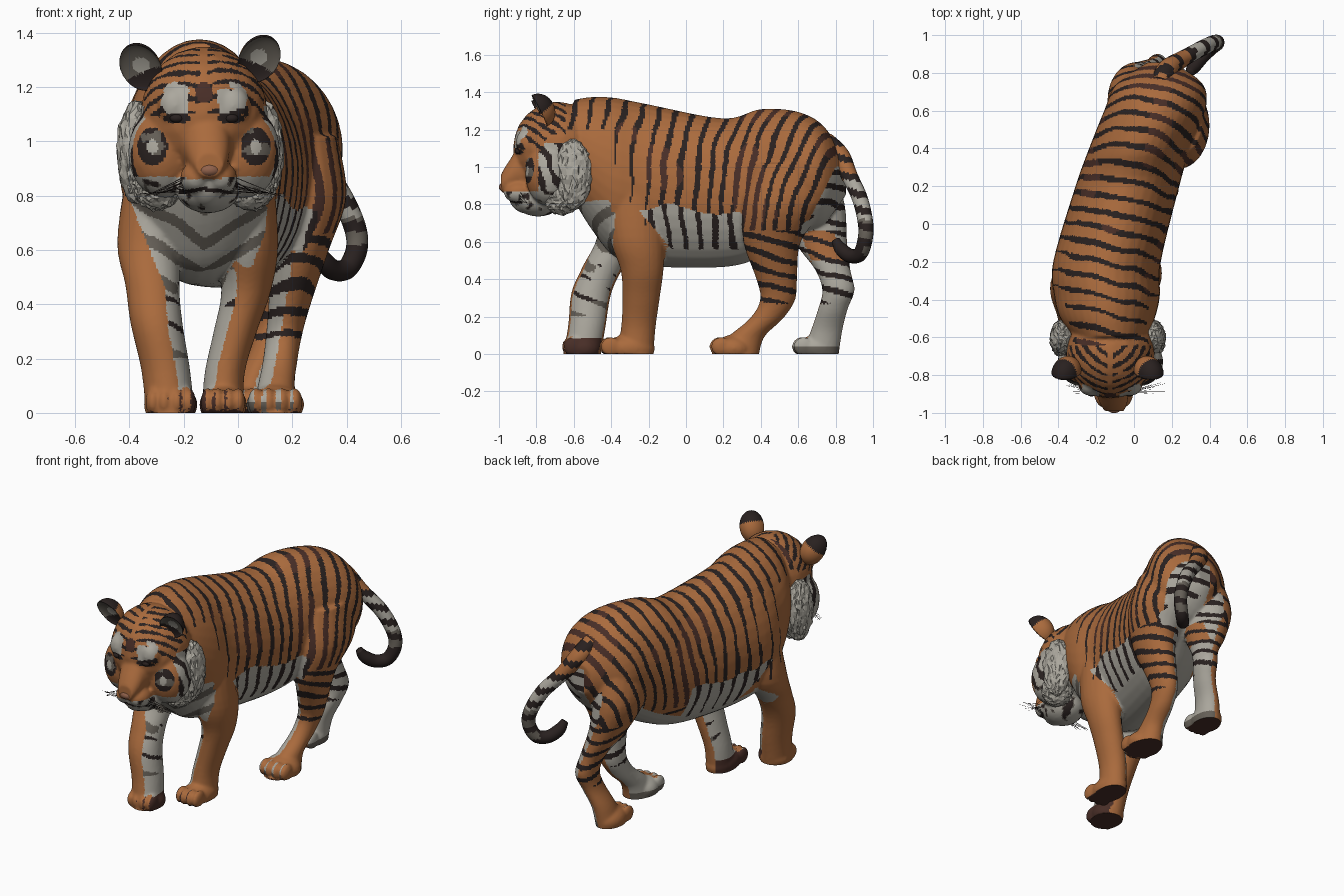
import bpy, bmesh, random
from math import sin, cos, pi
from mathutils import Vector, Matrix, noise

random.seed(4)
cube = bpy.data.objects.get("Cube")
if cube:
    bpy.data.objects.remove(cube)


# Palette
def make_material(label, red, green, blue):
    material = bpy.data.materials.new(label)
    material.use_nodes = True
    material.diffuse_color = (red, green, blue, 1)
    shader = next(node for node in material.node_tree.nodes if node.type == 'BSDF_PRINCIPLED')
    shader.inputs["Base Color"].default_value = material.diffuse_color
    return material


MATERIALS = [make_material("orange_fur", .4, .145, .046),
             make_material("ivory_fur", .41, .39, .34),
             make_material("black_stripe", .022, .015, .014),
             make_material("brown_stripe", .065, .027, .02),
             make_material("grey_fur", .13, .115, .095),
             make_material("nose_skin", .28, .12, .07)]
ORANGE, IVORY, BLACK, BROWN, GREY, NOSE = range(len(MATERIALS))
HEAD_X = -.125
X, Y, Z = Matrix.Identity(3)


# Shape helpers
def spline(sections, steps):
    points = []
    last = len(sections) - 1
    for i in range(last):
        before, start = sections[max(i - 1, 0)], sections[i]
        end, after = sections[i + 1], sections[min(i + 2, last)]
        for k in range(steps):
            t = k / steps
            points.append([q + .5 * t * (r - p + t * (2 * p - 5 * q + 4 * r - s + t * (3 * (q - r) + s - p)))
                           for p, q, r, s in zip(before, start, end, after)])
    return points + [list(sections[-1])]


def loft(bm, sections, side, up=None, sides=24, steps=5):
    """Skin elliptical rings; each section is x, y, z, radius, radius."""
    points = spline(sections, steps)
    rings = []
    for i, point in enumerate(points):
        u, v = side, up
        if up is None:
            along = Vector(points[min(i + 1, len(points) - 1)][:3]) - Vector(points[max(i - 1, 0)][:3])
            v = along.cross(side).normalized()
            u = v.cross(along).normalized()
        angles = [2 * pi * k / sides for k in range(sides)]
        rings.append([bm.verts.new(Vector(point[:3]) + u * point[3] * cos(a) + v * point[4] * sin(a))
                      for a in angles])
    for lower, upper in zip(rings, rings[1:]):
        for k in range(sides):
            bm.faces.new((lower[k - 1], lower[k], upper[k], upper[k - 1]))
    bm.faces.new(rings[0])
    bm.faces.new(rings[-1])


def ball(bm, centre, radii, detail=3):
    matrix = Matrix.Translation(centre) @ Matrix.Diagonal((*radii, 1))
    return bmesh.ops.create_icosphere(bm, subdivisions=detail, radius=1, matrix=matrix)["verts"]


def paint(mesh, rule):
    mesh.materials.clear()
    for material in MATERIALS:
        mesh.materials.append(material)
    for polygon in mesh.polygons:
        polygon.material_index = rule(polygon.center, polygon.normal) if callable(rule) else rule


def finish(name, bm, rule, smooth=True):
    bmesh.ops.recalc_face_normals(bm, faces=bm.faces)
    mesh = bpy.data.meshes.new(name)
    bm.to_mesh(mesh)
    bm.free()
    paint(mesh, rule)
    if smooth:
        mesh.shade_smooth()
    obj = bpy.data.objects.new(name, mesh)
    bpy.context.collection.objects.link(obj)
    return obj


# Coat pattern rules
def band(distance, spacing, limit):
    return sin(2 * pi * distance / spacing) > limit


def spot(u, z, centre_u, centre_z, radius_u, radius_z):
    return ((u - centre_u) / radius_u) ** 2 + ((z - centre_z) / radius_z) ** 2


def face_coat(centre, u, wobble):
    y, z = centre.yz
    speckle = noise.noise(centre * 22)
    if y < -.74:
        if spot(u, z, .1, 1.085, .05, .02) < 1:
            return BLACK
        if spot(u, z, .105, 1.155, .05, .058) < 1 + speckle:
            return IVORY
        if spot(u, z, 0, 1.18, .03, .04) < 1:
            return BROWN
        if u < .065 and .86 < z < 1.1:
            return ORANGE
        cheek = spot(u, z, .19, .98, .055, .07)
        if cheek < 1:
            return IVORY if cheek < .15 else BLACK if speckle > -.2 else GREY
    if z > 1.09 and u < .22:
        return BLACK if u > .012 and band(z + y - u / 2 + wobble, .07, .3 + speckle) else ORANGE
    if z < .87:
        if y < -.84 and u < .1 and abs(z - .825 + u * .15) < .007:
            return BLACK
        return BLACK if speckle > .32 else GREY if speckle > .22 else IVORY
    if y > -.79 and u > .15 and z < 1.13:
        return BLACK if band(y + .4 * z + wobble * 2, .085, .2 + speckle) else IVORY
    return ORANGE


def leg_coat(y, z, inner, front, wobble, rough):
    if front:
        if inner and z < .085:
            return BROWN
        if inner and z > .2 and band(z + y / 2 + wobble * 2, .11, .6 + rough):
            return BLACK if rough > .1 else GREY
    elif inner and z < .04:
        return GREY
    elif z > .27 and band(z + .3 * y + wobble, .08, .35 + rough / 2):
        return BLACK
    return IVORY if inner else ORANGE


def coat(centre, normal):
    x, y, z = centre
    u = abs(x - HEAD_X)
    wobble = noise.noise(centre * 6) * .02
    rough = noise.noise(centre * 4 + X * 3)
    if y < -.64 and z > .7:
        return face_coat(centre, u, wobble)
    if z < .02 and normal.z < -.6:
        return BROWN
    # chest
    if y < -.38 and .44 < z < .82 + wobble and normal.y < -.3 and u < .4 * z - .04:
        return GREY if band(z - .6 * u + wobble, .12, .35) else IVORY
    # belly
    if .4 - .85 * z < y < .31 and .42 < z < .76 + wobble * 4:
        return BLACK if z > .56 and band(y + x / 4 + wobble, .09, .5 + rough / 2) else IVORY
    if z > .42 and normal.z < -.55:
        return IVORY
    # legs
    if y < 0:
        right_leg, edge = x < -.145, .45
    else:
        right_leg, edge = (y > .5 + .35 * z if z < .5 else x < .12), .25
    inner = (normal.x if right_leg else -normal.x) > edge
    if z < .66:
        return leg_coat(y, z, inner, y < 0, wobble, rough)
    # pale backs of the thighs
    if z < 1 and y > .3 + z / 2 and (normal.x > .1 or not right_leg):
        return BLACK if band(z + y / 5 + wobble, .085, .4) else IVORY
    # flanks, back and haunches
    lean = .05 + .75 * min(max(y - .1, 0), .6)
    limit = .48 + .5 * rough
    if y < -.15 and z < 1.2:
        limit += .4
    if y < -.38 and z < 1.27:
        limit += .25
    flank_patch = spot(y, z, .34, .85, .09, .28) < 1
    if band(y + x / 4 - lean * (z - 1.2) + wobble, .09, limit - .4 * flank_patch):
        return BROWN if flank_patch or rough < -.35 else BLACK
    return ORANGE


# Torso: y, x, top, bottom, half width
body_mesh = bmesh.new()
torso = [(-.6, -.125, 1.36, .82, .19), (-.5, -.14, 1.375, .66, .25), (-.38, -.143, 1.37, .52, .28),
         (-.2, -.143, 1.335, .47, .285), (.2, -.035, 1.26, .465, .275), (.4, .03, 1.31, .52, .268),
         (.6, .11, 1.295, .64, .268), (.74, .135, 1.215, .7, .23), (.855, .14, 1.03, .85, .07)]
loft(body_mesh, [(x, y, (top + bottom) / 2, half, (top - bottom) / 2)
                 for y, x, top, bottom, half in torso], X, Z, 36)


# Legs: x, y, z, half width; the paw spans front to back
def leg(sections, depth, x, front, back, half):
    sections = sections + [(x, back - .11, -.03, half * .9)]
    loft(body_mesh, [(*s, s[3] * depth) for s in sections], X, Y)
    length = back - front
    ball(body_mesh, (x, front + length / 2 + .015, .03), (half, length / 2 - .015, .075))
    for k in (-.66, -.23, .23, .66):
        ball(body_mesh, (x + k * half, front + .05 + .02 * abs(k), .04), (half * .27, .055, .052))


leg([(0, -.28, .9, .13), (.03, -.26, .62, .118), (.03, -.235, .45, .092), (-.01, -.24, .3, .08),
     (-.05, -.255, .14, .074)], 1.25, -.055, -.465, -.165, .088)
leg([(-.28, -.3, .9, .13), (-.325, -.34, .63, .12), (-.315, -.44, .47, .1), (-.3, -.505, .33, .096),
     (-.265, -.53, .15, .09)], 1.12, -.248, -.665, -.45, .1)
leg([(.23, .55, 1.02, .135), (.24, .52, .8, .16), (.225, .46, .6, .11), (.19, .485, .4, .078),
     (.17, .49, .29, .067), (.155, .43, .19, .064), (.14, .32, .09, .07)], 1.4, .137, .125, .36, .108)
leg([(.02, .6, 1.02, .135), (0, .66, .8, .14), (.04, .72, .6, .105), (.1, .785, .45, .07),
     (.125, .815, .34, .064), (.105, .785, .24, .059), (.055, .75, .12, .063)],
    1.35, .03, .565, .82, .085)

# Head, muzzle, jaw, cheeks and brows
ball(body_mesh, (HEAD_X, -.69, 1.1), (.235, .235, .25))
loft(body_mesh, [(-.12, -.76, 1, .13, .15), (-.115, -.88, .99, .092, .125),
                 (-.108, -.95, .945, .072, .082), (-.105, -.99, .912, .052, .048)], X, Z)
ball(body_mesh, (-.11, -.85, .85), (.075, .1, .1))
ball(body_mesh, (-.11, -.79, .825), (.12, .13, .09))
for s in (-1, 1):
    ball(body_mesh, (-.108 + s * .045, -.89, .865), (.06, .085, .06))
    ball(body_mesh, (HEAD_X + s * .15, -.73, .96), (.13, .13, .17))
    ball(body_mesh, (HEAD_X + s * .105, -.85, 1.13), (.065, .06, .075))

# Fuse the blocks into one skin
body = finish("body", body_mesh, ORANGE)
remesh = body.modifiers.new("fuse", 'REMESH')
remesh.mode, remesh.voxel_size = 'VOXEL', .009
relax = body.modifiers.new("relax", 'SMOOTH')
relax.iterations = 7
bpy.context.view_layer.update()
skin = bpy.data.meshes.new_from_object(body.evaluated_get(bpy.context.evaluated_depsgraph_get()))
body.modifiers.clear()
body.data = skin
for vertex in skin.vertices:
    vertex.co.z = max(vertex.co.z, 0)
skin.update()
paint(skin, coat)
skin.shade_smooth()


# Tail with bands and a dark tip
def tail_coat(centre, normal):
    if centre.z < .62 and centre.y < .945 or band(centre.z + centre.y / 5, .085, .2):
        return BLACK
    return ORANGE if centre.z > .93 else GREY if centre.z < .72 else IVORY


bm = bmesh.new()
tail = [(.14, .74, 1.13, .06), (.18, .82, 1.06, .055), (.26, .875, .95, .044), (.36, .93, .83, .042),
        (.425, .96, .7, .041), (.438, .957, .61, .04), (.405, .93, .535, .039), (.355, .88, .525, .038),
        (.315, .83, .56, .036), (.295, .8, .61, .022)]
loft(bm, [(*t, t[3]) for t in tail], (X - Y).normalized(), None, 16, 8)
finish("tail", bm, tail_coat)


# Cupped ears
def ear_coat(centre, normal):
    if normal.y < 0:
        return BLACK if centre.z < -.03 else IVORY if centre.length < .04 else GREY
    return BLACK if centre.z > .02 else ORANGE


for s, label in ((-1, "right"), (1, "left")):
    bm = bmesh.new()
    for vertex in ball(bm, (0, 0, 0), (.074, .085, .098), 4):
        if vertex.co.y < 0:
            vertex.co.y *= -.3
    ear = finish(label + "_ear", bm, ear_coat)
    ear.matrix_world = (Matrix.Translation((HEAD_X - .015 + s * .218, -.785, 1.285 + s * .015))
                        @ Matrix.Rotation(s * .4, 4, 'Y') @ Matrix.Rotation(s * .25, 4, 'Z')
                        @ Matrix.Rotation(.4, 4, 'X'))

    # Shaggy cheek ruff
    bm = bmesh.new()
    ball(bm, (HEAD_X - .015 + s * .235, -.605, .96), (.07, .1, .19), 4)
    ball(bm, (HEAD_X + s * .17, -.665, .845), (.09, .1, .1), 4)
    for vertex in bm.verts:
        vertex.co += noise.random_unit_vector() * random.uniform(0, .01)
    finish(label + "_cheek_ruff", bm, IVORY, False)

    # Eye
    bm = bmesh.new()
    ball(bm, (HEAD_X + s * .1, -.893, 1.085), (.026, .02, .017))
    finish(label + "_eye", bm, BLACK)

    # Whiskers
    bm = bmesh.new()
    for k in range(9):
        root = Vector((-.108 + s * .08, -.89, .81 + .008 * k))
        tip = root + Vector((s * random.uniform(.1, .22), random.uniform(-.02, .05), -.01 * k))
        loft(bm, [(*root, .0018, .0018), (*tip, .0007, .0007)], Y, None, 3, 1)
    finish(label + "_whiskers", bm, BLACK)

# Nose
bm = bmesh.new()
ball(bm, (-.105, -.968, .893), (.042, .033, .026))
finish("nose", bm, NOSE)
